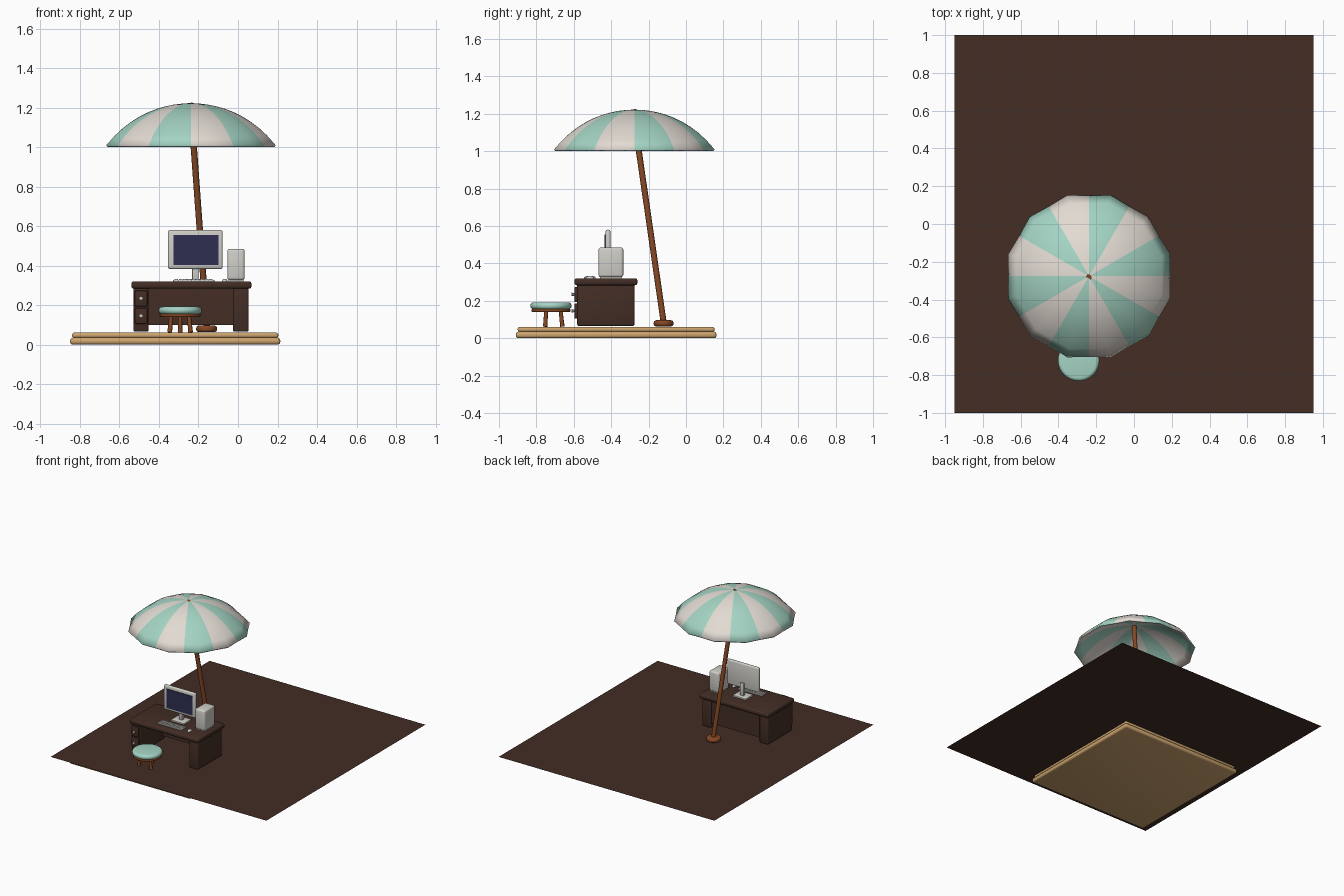
import bpy, bmesh, math
from mathutils import Vector

if "Cube" in bpy.data.objects:
    bpy.data.objects.remove(bpy.data.objects["Cube"])


def material(name, rgb):
    """Flat colour given as sRGB 0-255, stored linear."""
    lin = [((c / 255 + 0.055) / 1.055) ** 2.4 for c in rgb]
    m = bpy.data.materials.new(name)
    m.diffuse_color = (*lin, 1)
    m.use_nodes = True
    m.node_tree.nodes["Principled BSDF"].inputs["Base Color"].default_value = m.diffuse_color
    return m


DARK = material("dark brown", (67, 45, 37))
TAN = material("tan wood", (205, 164, 110))
WOOD = material("red brown wood", (134, 72, 36))
TEAL = material("mint", (164, 212, 196))
CREAM = material("cream", (226, 219, 211))
GREY = material("computer grey", (208, 206, 200))
NAVY = material("screen navy", (46, 46, 82))


def finish(name, bm, mats, angle=35):
    bmesh.ops.recalc_face_normals(bm, faces=bm.faces)
    me = bpy.data.meshes.new(name)
    bm.to_mesh(me)
    bm.free()
    ob = bpy.data.objects.new(name, me)
    bpy.context.collection.objects.link(ob)
    for m in mats:
        me.materials.append(m)
    bpy.ops.object.select_all(action='DESELECT')
    ob.select_set(True)
    bpy.context.view_layer.objects.active = ob
    bpy.ops.object.shade_smooth_by_angle(angle=math.radians(angle))
    return ob


def box(name, lo, hi, mat, bevel=0.0, segments=3):
    """Rounded box between two corners."""
    bm = bmesh.new()
    bmesh.ops.create_cube(bm, size=1)
    for v in bm.verts:
        v.co = Vector([(a + b) / 2 + c * (b - a) for a, b, c in zip(lo, hi, v.co)])
    if bevel:
        bmesh.ops.bevel(bm, geom=bm.edges[:], offset=bevel, segments=segments,
                        profile=0.5, affect='EDGES')
    return finish(name, bm, [mat])


def disc(name, centre, radius, z0, z1, mat, bevel, sides=32):
    """Round slab with rolled rims, lathed from a half-section."""
    prof = [(0, z0)]
    for i in range(5):
        a = math.pi / 2 * i / 4
        prof.append((radius - bevel + bevel * math.sin(a), z0 + bevel - bevel * math.cos(a)))
    for i in range(5):
        a = math.pi / 2 * i / 4
        prof.append((radius - bevel + bevel * math.cos(a), z1 - bevel + bevel * math.sin(a)))
    prof.append((0, z1))
    bm = bmesh.new()
    vs = [bm.verts.new((centre[0] + r, centre[1], z)) for r, z in prof]
    edges = [bm.edges.new(p) for p in zip(vs, vs[1:])]
    bmesh.ops.spin(bm, geom=vs + edges, cent=(*centre, 0), axis=(0, 0, 1),
                   angle=2 * math.pi, steps=sides)
    bmesh.ops.remove_doubles(bm, verts=bm.verts, dist=1e-5)
    return finish(name, bm, [mat])


def rod(name, a, b, r0, r1, mat, sides=16):
    a, b = Vector(a), Vector(b)
    bm = bmesh.new()
    bmesh.ops.create_cone(bm, cap_ends=True, segments=sides, radius1=r0, radius2=r1,
                          depth=(b - a).length)
    rot = (b - a).to_track_quat('Z', 'Y')
    for v in bm.verts:
        v.co = rot @ v.co + (a + b) / 2
    return finish(name, bm, [mat])


# Ground sheet: a single face lying on the platform
FLOOR = 0.063
bm = bmesh.new()
bm.faces.new([bm.verts.new((x, y, FLOOR))
              for x, y in ((-.95, -1), (.95, -1), (.95, 1), (-.95, 1))])
finish("ground_sheet", bm, [DARK])

# Two-step platform
box("platform_lower", (-.85, -.91, 0), (.214, .163, .035), TAN, .014)
box("platform_upper", (-.84, -.90, .033), (.204, .153, .061), TAN, .012)

# Desk
box("desk_top", (-.54, -.597, .283), (.068, -.26, .32), DARK, .012)
box("desk_left_pedestal", (-.53, -.582, .065), (-.452, -.275, .29), DARK, .01)
box("desk_right_pedestal", (-.026, -.582, .065), (.054, -.275, .29), DARK, .01)
box("desk_back_panel", (-.46, -.305, .1), (-.02, -.283, .288), DARK)
for i, z in enumerate((.105, .193)):
    box(f"drawer_front_{i}", (-.523, -.597, z), (-.459, -.575, z + .08), DARK, .005, 2)
    rod(f"drawer_knob_{i}", (-.491, -.595, z + .041), (-.491, -.613, z + .041),
        .006, .01, GREY, 10)

# Monitor, with a thin screen plate
box("monitor_case", (-.355, -.43, .383), (-.078, -.404, .58), GREY, .01)
box("monitor_screen", (-.327, -.435, .404), (-.098, -.428, .555), NAVY)
box("monitor_neck", (-.232, -.416, .325), (-.2, -.392, .43), GREY, .004, 2)
box("monitor_foot", (-.275, -.455, .318), (-.157, -.36, .332), GREY, .005, 2)

# Keyboard with rows of raised keys
box("keyboard", (-.33, -.545, .318), (-.118, -.483, .328), GREY, .003, 2)
for r in range(3):
    for c in range(9):
        x, y = -.321 + c * .0218, -.538 + r * .0175
        box(f"key_{r}_{c}", (x, y, .326), (x + .018, y + .0135, .332), GREY)

# Mouse
bm = bmesh.new()
bmesh.ops.create_uvsphere(bm, u_segments=16, v_segments=10, radius=1)
for v in bm.verts:
    v.co = Vector((-.067 + v.co.x * .014, -.513 + v.co.y * .022, .32 + max(v.co.z, 0) * .013))
finish("mouse", bm, [GREY], 60)

# Computer tower
box("computer_tower", (-.054, -.468, .326), (.034, -.335, .485), GREY, .014)
box("tower_foot", (-.047, -.46, .318), (.027, -.343, .335), GREY)

# Stool
SX, SY = -.293, -.722
disc("stool_cushion", (SX, SY), .11, .154, .192, TEAL, .018)
disc("stool_seat_ring", (SX, SY), .104, .14, .156, WOOD, .006)
for i in range(3):
    a = math.radians(90 + 120 * i)
    dx, dy = math.cos(a), math.sin(a)
    rod(f"stool_leg_{i}", (SX + .061 * dx, SY + .061 * dy, .062),
        (SX + .052 * dx, SY + .052 * dy, .145), .012, .01, WOOD, 12)

# Parasol pole and foot
disc("parasol_foot", (-.159, -.12), .053, .063, .096, WOOD, .014)
rod("parasol_pole", (-.157, -.119, .08), (-.24, -.284, 1.222), .016, .016, WOOD)

# Parasol canopy: twelve puffed panels on a spherical cap, in alternating colours
CX, CY, RIM, RISE, RINGS = -.238, -.276, .43, .214, 10
BALL = (RIM ** 2 + RISE ** 2) / (2 * RISE)
bm = bmesh.new()
apex = bm.verts.new((CX, CY, 1.222))
rings = []
for k in range(1, RINGS + 1):
    t = k / RINGS
    r = RIM * t
    z = 1.222 - BALL + math.sqrt(BALL ** 2 - r * r)
    ring = []
    for s in range(24):
        a = math.radians(15 * s)
        q = r * (1 + (.035 if s % 2 else -.005) * t)
        ring.append(bm.verts.new((CX + q * math.cos(a), CY + q * math.sin(a), z)))
    rings.append(ring)
for s in range(24):
    n = (s + 1) % 24
    stripe = (s // 2) % 2
    bm.faces.new((apex, rings[0][s], rings[0][n])).material_index = stripe
    for inner, outer in zip(rings, rings[1:]):
        bm.faces.new((inner[s], outer[s], outer[n], inner[n])).material_index = stripe
canopy = finish("parasol_canopy", bm, [TEAL, CREAM], 40)
if canopy.data.polygons[0].normal.z < 0:
    canopy.data.flip_normals()
shell = canopy.modifiers.new("thickness", 'SOLIDIFY')
shell.thickness = .012
shell.offset = -1
